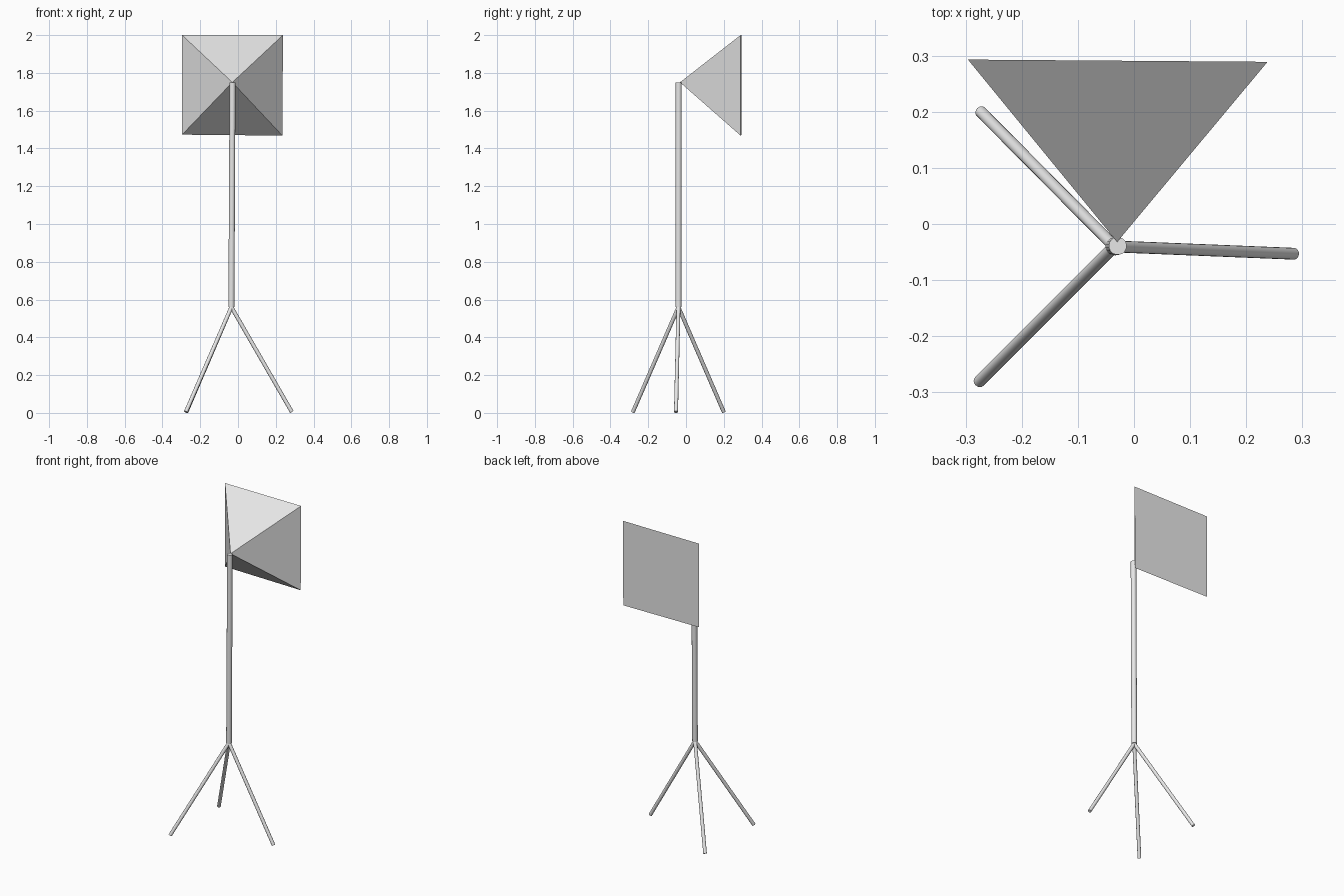
import bpy, bmesh
from mathutils import Vector

cube = bpy.data.objects.get("Cube")
if cube:
    bpy.data.objects.remove(cube)

grey = bpy.data.materials.new("light grey")
grey.use_nodes = True
grey.diffuse_color = (0.8, 0.8, 0.8, 1)
grey.node_tree.nodes["Principled BSDF"].inputs["Base Color"].default_value = grey.diffuse_color


def rod(name, start, end, radius):
    """Round rod between two points, smooth with sharp end rims."""
    start, end = Vector(start), Vector(end)
    axis = end - start
    bpy.ops.mesh.primitive_cylinder_add(
        vertices=16, radius=radius, depth=axis.length, location=(start + end) / 2,
        rotation=axis.to_track_quat("Z", "Y").to_euler())
    obj = bpy.context.object
    obj.name = name
    obj.data.materials.append(grey)
    bpy.ops.object.shade_smooth_by_angle()


# Slightly leaning pole
hub = Vector((-0.035, -0.04, 0.56))
rod("pole", hub, (-0.029, -0.039, 1.75), 0.016)

# Three splayed tripod legs
feet = {"left_leg": (0.285, -0.053), "right_back_leg": (-0.273, 0.2),
        "right_front_leg": (-0.276, -0.281)}
for name, (x, y) in feet.items():
    rod(name, hub, (x, y, 0.005), 0.0105)

# Pyramid head: square base facing back, tip on the pole top
bm = bmesh.new()
corners = [(-0.296, 0.293, 1.473), (0.235, 0.289, 1.468),
           (0.238, 0.289, 2.0), (-0.296, 0.293, 2.0)]
base = [bm.verts.new(c) for c in corners]
tip = bm.verts.new((-0.03, -0.032, 1.75))
bm.faces.new(base)
for i in range(4):
    bm.faces.new((base[i], tip, base[(i + 1) % 4]))
bmesh.ops.recalc_face_normals(bm, faces=bm.faces)
mesh = bpy.data.meshes.new("pyramid_head")
bm.to_mesh(mesh)
bm.free()
mesh.materials.append(grey)
bpy.context.collection.objects.link(bpy.data.objects.new("pyramid_head", mesh))
